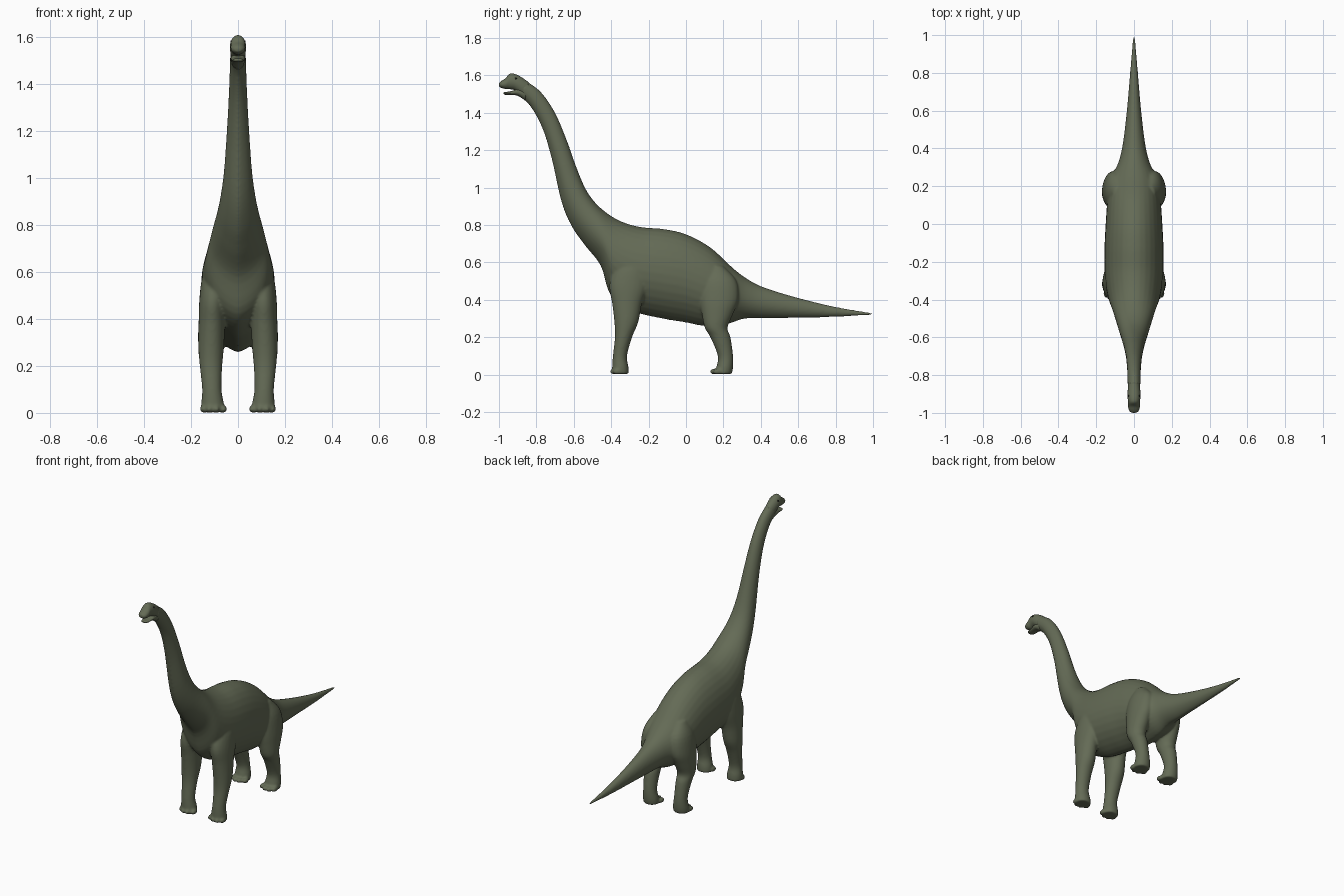
import bpy, bmesh, math
from mathutils import Vector

if "Cube" in bpy.data.objects:
    bpy.data.objects.remove(bpy.data.objects["Cube"])


def material(name, rgb):
    m = bpy.data.materials.new(name)
    m.diffuse_color = (*rgb, 1)
    m.use_nodes = True
    m.node_tree.nodes["Principled BSDF"].inputs["Base Color"].default_value = m.diffuse_color
    return m


SKIN = material("olive skin", (0.127, 0.146, 0.092))
DARK = material("dark eye", (0.02, 0.022, 0.016))


def smooth_rows(rows, steps):
    """Catmull-Rom interpolation through a short list of sections."""
    pts = [Vector(r) for r in rows]
    pts = [2 * pts[0] - pts[1]] + pts + [2 * pts[-1] - pts[-2]]
    out = []
    for a, b, c, d in zip(pts, pts[1:], pts[2:], pts[3:]):
        for k in range(steps):
            t = k / steps
            out.append(0.5 * (2 * b + (c - a) * t + (2 * a - 5 * b + 4 * c - d) * t * t
                              + (3 * b - a - 3 * c + d) * t ** 3))
    return out + [pts[-2]]


def loft(name, rings):
    """Skin closed rings of points and cap both ends."""
    bm = bmesh.new()
    vs = [[bm.verts.new(p) for p in ring] for ring in rings]
    n = len(vs[0])
    for a, b in zip(vs, vs[1:]):
        for i in range(n):
            bm.faces.new((a[i], a[(i + 1) % n], b[(i + 1) % n], b[i]))
    bm.faces.new(vs[0])
    bm.faces.new(vs[-1])
    bmesh.ops.recalc_face_normals(bm, faces=bm.faces)
    me = bpy.data.meshes.new(name)
    bm.to_mesh(me)
    bm.free()
    me.materials.append(SKIN)
    for p in me.polygons:
        p.use_smooth = True
    ob = bpy.data.objects.new(name, me)
    bpy.context.collection.objects.link(ob)
    return ob


def spine_loft(name, rows, keel=1.0, n=32, steps=5):
    """Rows: top y, top z, bottom y, bottom z, half width."""
    rings = []
    for ty, tz, by, bz, w in smooth_rows(rows, steps):
        ring = []
        for i in range(n):
            a = 2 * math.pi * i / n
            c, s = math.cos(a), math.sin(a)
            x = math.copysign(abs(c) ** (keel if s < 0 else 1.0), c) * w
            t = (s + 1) / 2
            ring.append((x, by + (ty - by) * t, bz + (tz - bz) * t))
        rings.append(ring)
    return loft(name, rings)


def leg_loft(name, rows, side, n=24):
    """Rows: z, front y, back y, inner x, outer x."""
    rings = []
    for z, y0, y1, x0, x1 in smooth_rows(rows, 4):
        rings.append([(side * ((x0 + x1) / 2 + (x1 - x0) / 2 * math.cos(2 * math.pi * i / n)),
                       (y0 + y1) / 2 + (y1 - y0) / 2 * math.sin(2 * math.pi * i / n), z)
                      for i in range(n)])
    return loft(name, rings)


def ellipsoid(name, loc, scale, mat):
    bpy.ops.mesh.primitive_uv_sphere_add(segments=16, ring_count=10, radius=1, location=loc)
    ob = bpy.context.object
    ob.name = name
    ob.scale = scale
    ob.data.materials.append(mat)
    bpy.ops.object.shade_smooth()
    return ob


# Tail, torso and neck in one continuous loft
body = spine_loft("body", [
    (1.00, .329, 1.00, .319, .005), (.80, .362, .80, .308, .021), (.60, .41, .60, .303, .038),
    (.42, .465, .42, .30, .060), (.33, .51, .31, .298, .085), (.25, .57, .22, .27, .125),
    (.13, .68, .10, .26, .142), (0, .75, 0, .278, .150), (-.12, .778, -.12, .298, .156),
    (-.25, .79, -.27, .335, .155), (-.36, .825, -.40, .42, .140), (-.45, .885, -.455, .58, .115),
    (-.51, .95, -.54, .69, .092), (-.55, 1.02, -.61, .79, .075), (-.59, 1.12, -.665, .92, .060),
    (-.64, 1.26, -.72, 1.16, .047), (-.70, 1.40, -.77, 1.32, .039),
    (-.775, 1.51, -.83, 1.43, .035), (-.86, 1.575, -.885, 1.485, .033)], keel=1.35)

FRONT = [(.66, -.33, -.25, .06, .115), (.58, -.38, -.20, .04, .152), (.48, -.41, -.20, .05, .165),
         (.38, -.395, -.235, .055, .168), (.28, -.383, -.255, .06, .169), (.20, -.38, -.288, .067, .163),
         (.10, -.391, -.315, .07, .153), (.04, -.395, -.307, .06, .157), (.003, -.395, -.305, .057, .157)]
REAR = [(.58, .12, .20, .05, .11), (.50, .08, .27, .04, .150), (.40, .075, .28, .05, .167),
        (.32, .085, .25, .055, .170), (.25, .10, .222, .064, .168), (.20, .13, .238, .068, .161),
        (.10, .17, .252, .07, .152), (.04, .162, .252, .06, .157), (.003, .155, .245, .058, .157)]

# Legs with rounded toes
parts = [body]
for side in (-1, 1):
    for name, rows, toe_y in (("front_leg", FRONT, -.382), ("rear_leg", REAR, .152)):
        parts.append(leg_loft(name, rows, side))
        for k, x in enumerate((.062, .092, .122, .147)):
            y = toe_y + (.016 if k in (0, 3) else 0)
            parts.append(ellipsoid("toe", (side * x, y, .016), (.016, .026, .016), SKIN))

# Fuse the body, legs and toes into one soft skin
bpy.ops.object.select_all(action='DESELECT')
for ob in parts:
    ob.select_set(True)
bpy.context.view_layer.objects.active = body
bpy.ops.object.join()
remesh = body.modifiers.new("fuse", 'REMESH')
remesh.mode = 'VOXEL'
remesh.voxel_size = .0065
remesh.use_smooth_shade = True
relax = body.modifiers.new("relax", 'SMOOTH')
relax.factor = .5
relax.iterations = 8

# Head: domed upper skull with snout, and open lower jaw
spine_loft("upper_head", [
    (-.84, 1.562, -.86, 1.475, .030), (-.88, 1.59, -.90, 1.508, .034), (-.915, 1.607, -.92, 1.522, .034),
    (-.943, 1.608, -.943, 1.526, .031), (-.965, 1.584, -.965, 1.527, .031),
    (-.985, 1.571, -.985, 1.532, .027), (-.997, 1.561, -.997, 1.539, .016),
    (-1.0, 1.553, -1.0, 1.547, .004)], n=24)
spine_loft("lower_jaw", [
    (-.85, 1.53, -.86, 1.465, .028), (-.90, 1.53, -.895, 1.488, .031), (-.925, 1.518, -.925, 1.495, .028),
    (-.955, 1.512, -.955, 1.495, .025), (-.970, 1.511, -.971, 1.497, .019),
    (-.977, 1.506, -.977, 1.502, .005)], n=24)

# Eyes
for side in (-1, 1):
    ellipsoid("eye", (side * .029, -.91, 1.583), (.004, .006, .005), DARK)
